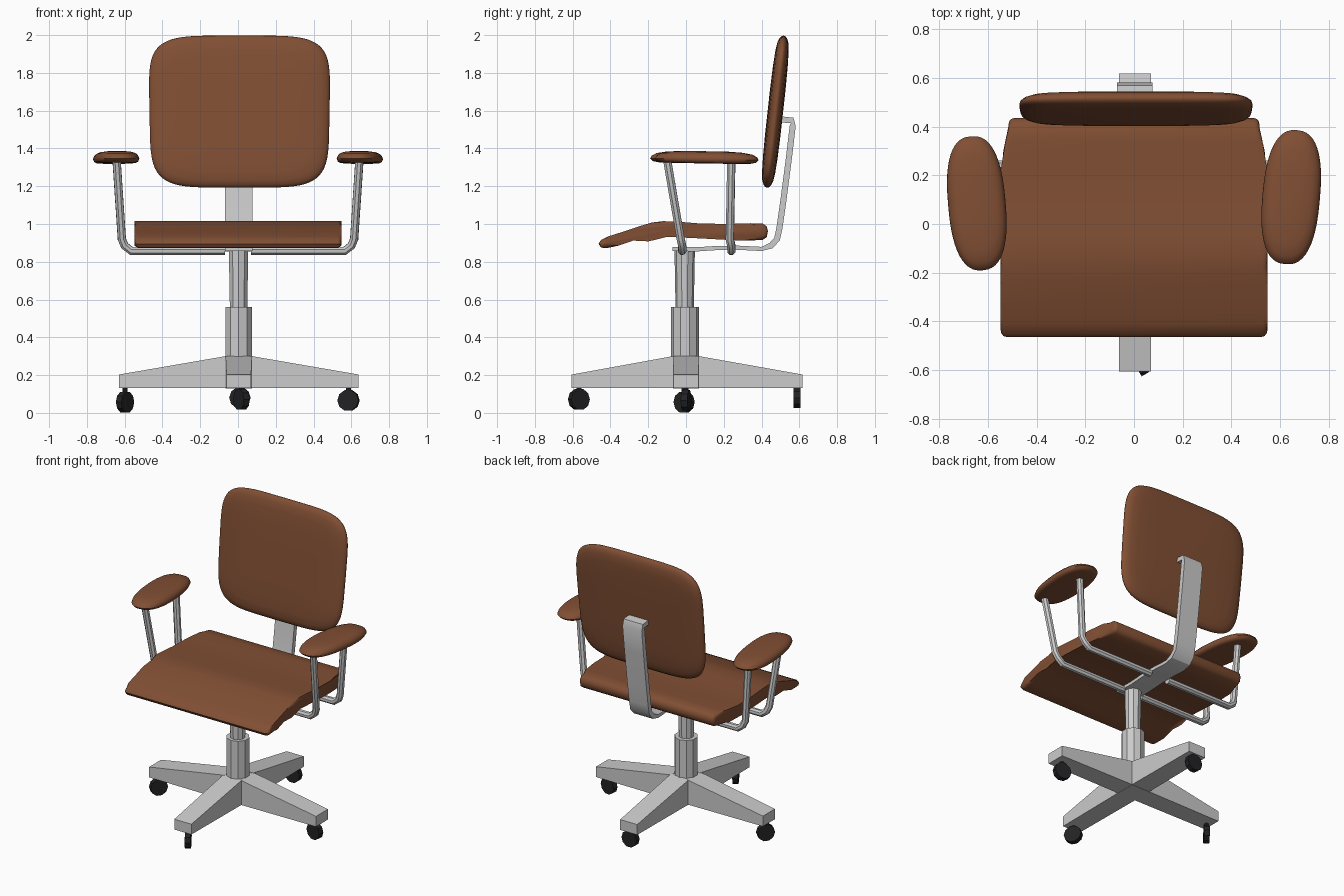
import bpy, bmesh
from math import cos, sin, pi, radians, atan2
from mathutils import Matrix, Vector

if "Cube" in bpy.data.objects:
    bpy.data.objects.remove(bpy.data.objects["Cube"])


def material(name, rgb):
    m = bpy.data.materials.new(name)
    m.diffuse_color = (*rgb, 1)
    m.use_nodes = True
    m.node_tree.nodes["Principled BSDF"].inputs["Base Color"].default_value = m.diffuse_color
    return m


BROWN = material("brown leather", (0.22, 0.078, 0.034))
BLACK = material("black rubber", (0.016, 0.016, 0.018))


def finish(name, bm, mat=None, angle=None):
    bmesh.ops.recalc_face_normals(bm, faces=bm.faces)
    me = bpy.data.meshes.new(name)
    bm.to_mesh(me)
    bm.free()
    ob = bpy.data.objects.new(name, me)
    bpy.context.collection.objects.link(ob)
    if mat:
        me.materials.append(mat)
    if angle:
        bpy.ops.object.select_all(action='DESELECT')
        ob.select_set(True)
        bpy.context.view_layer.objects.active = ob
        bpy.ops.object.shade_smooth_by_angle(angle=radians(angle))
    return ob


def cylinder(name, r1, r2, depth, matrix, sides=10, mat=None):
    bm = bmesh.new()
    bmesh.ops.create_cone(bm, cap_ends=True, segments=sides, radius1=r1, radius2=r2,
                          depth=depth, matrix=matrix)
    return finish(name, bm, mat)


def extrude_profile(bm, pts, x0, x1):
    """Side profile (y, z) extruded along x; returns the two caps."""
    a = [bm.verts.new((x0, y, z)) for y, z in pts]
    b = [bm.verts.new((x1, y, z)) for y, z in pts]
    for i in range(len(pts)):
        j = (i + 1) % len(pts)
        bm.faces.new((a[i], a[j], b[j], b[i]))
    return bm.faces.new(a), bm.faces.new(b[::-1])


def pillow(name, rings, hw, hh, n, matrix, flare=0.0, count=48):
    """Superellipse cushion from (scale, height) rings."""
    bm = bmesh.new()
    loops = []
    for s, t in rings:
        loop = []
        for i in range(count):
            c, d = cos(2 * pi * i / count), sin(2 * pi * i / count)
            x = abs(c) ** (2 / n) * (1 if c > 0 else -1)
            y = abs(d) ** (2 / n) * (1 if d > 0 else -1)
            loop.append(bm.verts.new((s * hw * x * (1 + flare * y), s * hh * y, t)))
        loops.append(loop)
    for p, q in zip(loops, loops[1:]):
        for i in range(count):
            j = (i + 1) % count
            bm.faces.new((p[i], p[j], q[j], q[i]))
    bm.faces.new(loops[0])
    bm.faces.new(loops[-1])
    bm.transform(matrix)
    return finish(name, bm, BROWN, 50)


def tube(name, pts, r):
    cu = bpy.data.curves.new(name, 'CURVE')
    cu.dimensions = '3D'
    cu.bevel_depth, cu.bevel_resolution, cu.use_fill_caps = r, 2, True
    sp = cu.splines.new('POLY')
    sp.points.add(len(pts) - 1)
    for p, co in zip(sp.points, pts):
        p.co = (*co, 1)
    ob = bpy.data.objects.new(name, cu)
    bpy.context.collection.objects.link(ob)
    bpy.ops.object.select_all(action='DESELECT')
    ob.select_set(True)
    bpy.context.view_layer.objects.active = ob
    bpy.ops.object.convert(target='MESH')
    bpy.ops.object.shade_smooth_by_angle(angle=radians(35))


# Seat: wavy side profile with rounded ends, narrower at the back
seat_pts = [(-.463, .895), (-.45, .915), (-.41, .935), (-.33, .96), (-.25, .987), (-.18, 1.008),
            (-.12, 1.015), (-.04, 1.012), (.07, 1.003), (.22, 1.0), (.34, 1.004), (.405, 1.003),
            (.427, .988), (.434, .962), (.427, .93), (.405, .915), (.3, .912), (.18, .918),
            (.05, .925), (-.1, .932), (-.2, .93), (-.28, .912), (-.36, .885), (-.42, .872),
            (-.45, .875)]
bm = bmesh.new()
caps = extrude_profile(bm, seat_pts, -.547, .547)
bmesh.ops.bevel(bm, geom=[e for f in caps for e in f.edges], offset=.022, segments=3,
                profile=.5, affect='EDGES')
for v in bm.verts:
    k = min(max((v.co.y - .25) / .15, 0), 1)
    v.co.x *= 1 - .06 * k
finish("seat", bm, BROWN, 45)

# Backrest, leaning back slightly
half = [(.3, .041), (.6, .039), (.8, .035), (.91, .029), (.965, .020), (.992, .010)]
rings = half + [(1, 0)] + [(s, -t) for s, t in reversed(half)]
pillow("backrest", rings, .477, .405, 5,
       Matrix.Translation((.008, .473, 1.595)) @ Matrix.Rotation(radians(83.7), 4, 'X'), .015, 64)

# Armrest pads and their tubes
pad = [(.6, -.022), (.85, -.02), (.95, -.014), (1, 0), (.97, .014), (.88, .028),
       (.7, .037), (.4, .042)]
for side, label, yc in ((-1, "left", .085), (1, "right", .11)):
    pillow(label + "_armrest", pad, .118, .276, 2.5,
           Matrix.Translation((side * .645, yc, 1.343))
           @ Matrix.Rotation(radians(-5 * side), 4, 'Z') @ Matrix.Rotation(radians(-1), 4, 'X'))
    for where, ytop, ylow in (("front", -.10, -.02), ("back", .24, .24)):
        path = [(.643, ytop, 1.34), (.615, ylow - .008, .92), (.60, ylow, .885),
                (.565, ylow, .858), (.07, ylow, .858)]
        tube(f"{label}_{where}_arm_tube", [(side * x, y, z) for x, y, z in path], .023)

# Spine: bent flat strap from the column up to the backrest
path = [Vector(p) for p in ((-.072, .868), (.06, .866), (.15, .872), (.26, .875), (.40, .868),
                            (.45, .885), (.482, .92), (.495, .98), (.515, 1.12), (.545, 1.35),
                            (.565, 1.52), (.562, 1.548), (.49, 1.555))]
left, right = [], []
for i, p in enumerate(path):
    d = (path[min(i + 1, len(path) - 1)] - path[max(i - 1, 0)]).normalized()
    w = .011 if i < 5 else .016
    left.append(p + Vector((-d.y, d.x)) * w)
    right.append(p - Vector((-d.y, d.x)) * w)
bm = bmesh.new()
extrude_profile(bm, left + right[::-1], -.07, .076)
finish("back_strap", bm, None, 30)

# Gas column
T = Matrix.Translation
cylinder("column_upper", .048, .054, .33, T((.003, -.007, .695)))
cylinder("column_lower", .074, .074, .40, T((.003, -.005, .36)))

# Star base: hub and four tapering legs
bm = bmesh.new()
bmesh.ops.create_cube(bm, size=1, matrix=T((.003, 0, .215)) @ Matrix.Diagonal((.14, .14, .17, 1)))
finish("base_hub", bm)
for i, label in enumerate(("right", "back", "left", "front")):
    end = (.635, .617, .635, .605)[i]
    bm = bmesh.new()
    bmesh.ops.create_cube(bm, size=1)
    for v in bm.verts:
        out, top = v.co.x > 0, v.co.z > 0
        v.co = (end if out else .06, (.065 if out else .07) * (1 if v.co.y > 0 else -1),
                ((.203 if out else .302) if top else .132))
    bm.transform(T((.004, 0, 0)) @ Matrix.Rotation(i * pi / 2, 4, 'Z'))
    finish(label + "_base_leg", bm)

# Caster wheels, each swivelled differently
for label, pos, axis in (("right", (.585, 0, .066), (.2, 1)), ("back", (.01, .588, .08), (0, 1)),
                         ("left", (-.598, -.01, .057), (.8, -.6)),
                         ("front", (.018, -.567, .071), (.85, .5))):
    turn = Matrix.Rotation(atan2(axis[1], axis[0]), 4, 'Z') @ Matrix.Rotation(pi / 2, 4, 'Y')
    cylinder(label + "_caster", .057, .057, .036, T(pos) @ turn, 10, BLACK)
    cylinder(label + "_caster_stem", .014, .014, .08, T((pos[0], pos[1], .105)), 8, BLACK)
